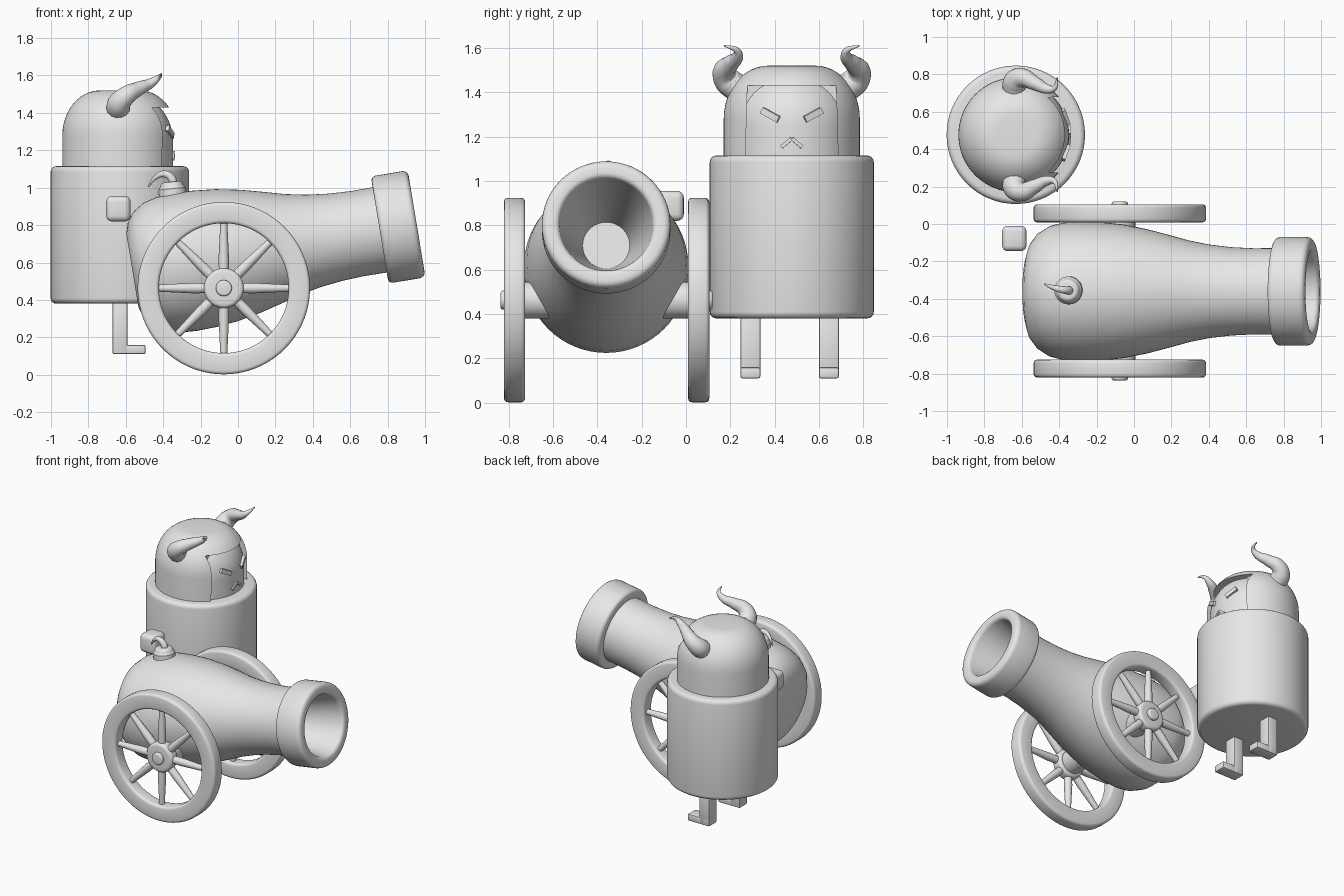
import bpy, bmesh, math
from mathutils import Matrix, Vector

if "Cube" in bpy.data.objects:
    bpy.data.objects.remove(bpy.data.objects["Cube"], do_unlink=True)

grey = bpy.data.materials.new("plain_grey")
grey.use_nodes = True
grey.diffuse_color = (0.8, 0.8, 0.8, 1)
grey.node_tree.nodes["Principled BSDF"].inputs["Base Color"].default_value = (0.8, 0.8, 0.8, 1)


def smooth(obj, angle=35):
    bpy.ops.object.select_all(action='DESELECT')
    obj.select_set(True)
    bpy.context.view_layer.objects.active = obj
    bpy.ops.object.shade_smooth_by_angle(angle=math.radians(angle))


def finish(name, bm, matrix):
    bmesh.ops.recalc_face_normals(bm, faces=bm.faces)
    mesh = bpy.data.meshes.new(name)
    bm.to_mesh(mesh)
    bm.free()
    mesh.transform(matrix)
    mesh.materials.append(grey)
    obj = bpy.data.objects.new(name, mesh)
    bpy.context.collection.objects.link(obj)
    smooth(obj)
    return obj


def lathe(name, profile, matrix, steps=64, closed=False):
    """Spin (radius, height) points about z, then place with the matrix."""
    bm = bmesh.new()
    verts = [bm.verts.new((r, 0, h)) for r, h in profile]
    pairs = list(zip(verts, verts[1:])) + ([(verts[-1], verts[0])] if closed else [])
    edges = [bm.edges.new(p) for p in pairs]
    bmesh.ops.spin(bm, geom=verts + edges, cent=(0, 0, 0), axis=(0, 0, 1),
                   angle=math.tau, steps=steps, use_duplicate=False)
    bmesh.ops.remove_doubles(bm, verts=bm.verts, dist=0.0005)
    return finish(name, bm, matrix)


def box(name, low, high, bevel=0.0, matrix=Matrix(), segments=2, top=1.0):
    low, high = Vector(low), Vector(high)
    bm = bmesh.new()
    bmesh.ops.create_cube(bm, size=1)
    for v in bm.verts:
        if v.co.z > 0:
            v.co.y *= top
        v.co = (low + high) / 2 + Matrix.Diagonal(high - low) @ v.co
    if bevel:
        bmesh.ops.bevel(bm, geom=bm.edges[:], offset=bevel, segments=segments,
                        profile=0.5, affect='EDGES')
    return finish(name, bm, matrix)


def tube(name, points):
    """Tapering tube through (x, y, z, radius) points."""
    curve = bpy.data.curves.new(name, 'CURVE')
    curve.dimensions = '3D'
    curve.bevel_depth = 1
    curve.bevel_resolution = 5
    curve.use_fill_caps = True
    spline = curve.splines.new('BEZIER')
    spline.bezier_points.add(len(points) - 1)
    for p, (x, y, z, r) in zip(spline.bezier_points, points):
        p.co, p.radius = (x, y, z), r
        p.handle_left_type = p.handle_right_type = 'AUTO'
    obj = bpy.data.objects.new(name, curve)
    bpy.context.collection.objects.link(obj)
    curve.materials.append(grey)
    bpy.ops.object.select_all(action='DESELECT')
    obj.select_set(True)
    bpy.context.view_layer.objects.active = obj
    bpy.ops.object.convert(target='MESH')
    smooth(bpy.context.view_layer.objects.active, 60)


def arc(r, h, rx, rz, start, end, steps=8):
    """Points of an elliptical corner, in degrees."""
    angles = [math.radians(start + (end - start) * i / steps) for i in range(steps + 1)]
    return [(r + rx * math.cos(a), h + rz * math.sin(a)) for a in angles]


# Figure: barrel-shaped body, hood and face
CX, CY = -0.632, 0.477
place = Matrix.Translation((CX, CY, 0))
lathe("body", [(0, 0.38)] + arc(0.34, 0.41, 0.03, 0.03, -90, 0, 4)
      + arc(0.34, 1.085, 0.03, 0.03, 0, 90, 4) + [(0, 1.115)], place)


def dome(name, radius, top):
    return lathe(name, [(0, 1.05), (radius, 1.05)]
                 + arc(radius - 0.2, top - 0.24, 0.2, 0.24, 0, 90, 12) + [(0, top)], place)


hood = dome("hood", 0.307, 1.52)
dome("face", 0.285, 1.485)
cutter = box("face_opening", (0.17, -0.215, 0.9), (0.5, 0.215, 1.43), matrix=place, top=0.93)
cutter.hide_render = True
cut = hood.modifiers.new("opening", 'BOOLEAN')
cut.operation, cut.object, cut.solver = 'DIFFERENCE', cutter, 'EXACT'
bpy.context.view_layer.objects.active = hood
bpy.ops.object.modifier_apply(modifier="opening")
bpy.data.objects.remove(cutter, do_unlink=True)
smooth(hood)

# Mirrored features of the figure
for side, label in ((1, "left"), (-1, "right")):
    def feature(name, dy, z, length, thick, tilt):
        yaw = math.asin(dy / 0.285)
        spot = Matrix.Translation((CX + 0.285 * math.cos(yaw), CY + side * dy, z))
        turn = Matrix.Rotation(side * yaw, 4, 'Z') @ Matrix.Rotation(side * math.radians(tilt), 4, 'X')
        box(f"{label}_{name}", (-0.01, -length / 2, -thick / 2),
            (0.01, length / 2, thick / 2), matrix=spot @ turn)

    feature("eye", 0.097, 1.298, 0.09, 0.03, 27)
    feature("mouth", 0.024, 1.172, 0.06, 0.016, -40)
    horn = [(-0.64, 0.23, 1.41, 0.065), (-0.635, 0.285, 1.45, 0.063),
            (-0.6, 0.305, 1.49, 0.052), (-0.53, 0.275, 1.53, 0.038),
            (-0.465, 0.245, 1.56, 0.026), (-0.425, 0.25, 1.59, 0.014),
            (-0.41, 0.305, 1.61, 0.003)]
    tube(f"{label}_horn", [(x, CY + side * dy, z, r) for x, dy, z, r in horn])
    y = 0.467 + side * 0.177
    box(f"{label}_leg", (-0.67, y - 0.045, 0.11), (-0.59, y + 0.045, 0.4), 0.008)
    box(f"{label}_foot", (-0.67, y - 0.045, 0.11), (-0.495, y + 0.045, 0.16), 0.008)

box("hand", (-0.705, -0.145, 0.82), (-0.575, -0.01, 0.955), 0.03, segments=4)

# Cannon barrel with muzzle ring and tapering bore
MID = -0.36
axis = Vector((0.986, 0, 0.163))
aim = Matrix.Translation((0.955, MID, 0.807)) @ axis.to_track_quat('Z', 'Y').to_matrix().to_4x4()
barrel = [(0, -1.54), (0.2, -1.54), (0.26, -1.522), (0.31, -1.484), (0.35, -1.42),
          (0.367, -1.35), (0.373, -1.25), (0.37, -1.15), (0.358, -1.03), (0.333, -0.9),
          (0.302, -0.78), (0.272, -0.67), (0.25, -0.56), (0.236, -0.44),
          (0.23, -0.32), (0.231, -0.2)]
muzzle = (arc(0.265, -0.175, 0.025, 0.025, -90, 0, 4) + arc(0.26, -0.03, 0.03, 0.03, 0, 90, 4)
          + arc(0.235, -0.025, 0.025, 0.025, 90, 180, 4) + [(0.106, -0.6), (0, -0.6)])
lathe("cannon_barrel", barrel + muzzle, aim)

# Fuse and its seat
lathe("fuse_seat", [(0, -0.06), (0.076, -0.06), (0.074, 0.02)]
      + arc(0.04, 0.035, 0.022, 0.022, 0, 90, 4) + [(0, 0.057)],
      Matrix.Translation((-0.35, MID + 0.005, 0.975)) @ Matrix.Rotation(-0.1, 4, 'Y'), 32)
tube("fuse", [(-0.345, -0.355, 1.0, 0.022), (-0.352, -0.355, 1.045, 0.022),
              (-0.39, -0.35, 1.073, 0.019), (-0.44, -0.337, 1.055, 0.012),
              (-0.48, -0.32, 1.005, 0.003)])

# Axle and two spoked wheels
WX, WZ = -0.076, 0.463


def across(y):
    return Matrix.Translation((WX, y, WZ)) @ Matrix.Rotation(math.pi / 2, 4, 'X')


lathe("axle", [(0, -0.4), (0.083, -0.4), (0.083, 0.4), (0, 0.4)], across(MID), 32)
for y, label in ((0.057, "left"), (-0.773, "right")):
    place = across(y)
    rim = [(r, h) for cr, ch, a in ((0.443, 0.03, 0), (0.365, 0.03, 90),
                                    (0.365, -0.03, 180), (0.443, -0.03, 270))
           for r, h in arc(cr, ch, 0.018, 0.018, a, a + 90, 3)]
    lathe(f"{label}_wheel_rim", rim, place, 72, closed=True)
    half = ([(0, 0.063)] + arc(0.033, 0.053, 0.01, 0.01, 90, 0, 3) + [(0.043, 0.04)]
            + arc(0.085, 0.018, 0.022, 0.022, 90, 0, 4))
    lathe(f"{label}_hub", half + [(r, -h) for r, h in reversed(half)], place, 40)
    for i in range(8):
        turn = Matrix.Rotation(i * math.tau / 8, 4, 'Z') @ Matrix.Rotation(math.pi / 2, 4, 'Y')
        lathe(f"{label}_spoke_{i + 1}", [(0, 0.08), (0.026, 0.08), (0.028, 0.16),
              (0.022, 0.28), (0.018, 0.37), (0, 0.37)], place @ turn, 16)
